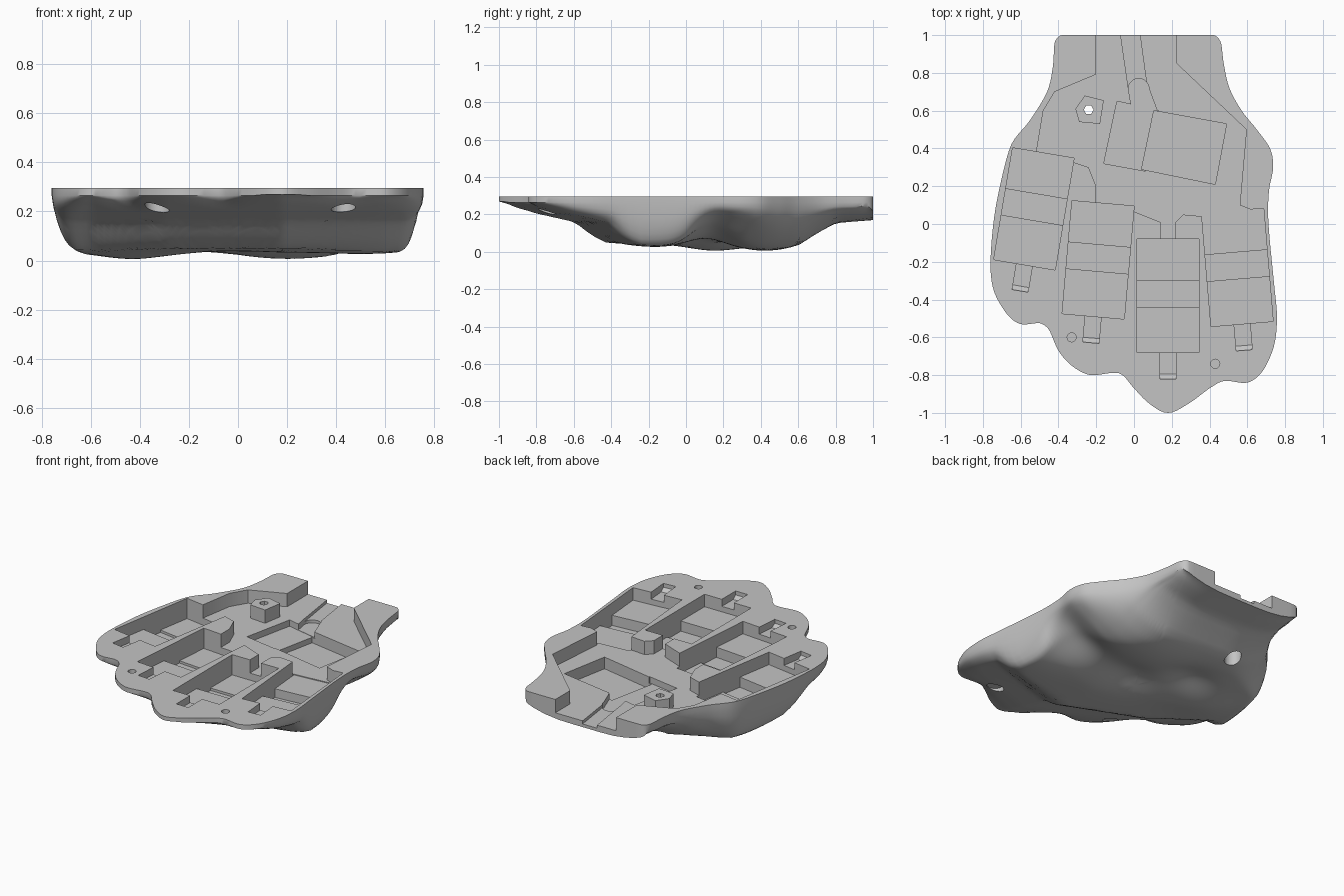
import bpy, bmesh, math
from mathutils import Vector, Matrix, kdtree

old = bpy.data.objects.get("Cube")
if old:
    bpy.data.objects.remove(old)

TOP = 0.295
FLOOR = 0.21

grey = bpy.data.materials.new("plain_grey")
grey.use_nodes = True
grey.diffuse_color = (0.55, 0.55, 0.55, 1)
grey.node_tree.nodes["Principled BSDF"].inputs["Base Color"].default_value = grey.diffuse_color


def make_object(name, bm):
    bmesh.ops.recalc_face_normals(bm, faces=bm.faces[:])
    mesh = bpy.data.meshes.new(name)
    bm.to_mesh(mesh)
    bm.free()
    mesh.materials.append(grey)
    obj = bpy.data.objects.new(name, mesh)
    bpy.context.scene.collection.objects.link(obj)
    return obj


def prism(name, points, sweep, matrix=None):
    """Extrude a closed planar outline along a vector."""
    bm = bmesh.new()
    face = bm.faces.new([bm.verts.new(p) for p in points])
    extruded = bmesh.ops.extrude_face_region(bm, geom=[face])
    moved = [v for v in extruded["geom"] if isinstance(v, bmesh.types.BMVert)]
    bmesh.ops.translate(bm, verts=moved, vec=sweep)
    if matrix:
        bm.transform(matrix)
    return make_object(name, bm)


def plate(name, outline, low, high=0.5):
    return prism(name, [(x, y, low) for x, y in outline], (0, 0, high - low))


def arc(x, y, radius, sides=24, sweep=math.tau):
    angles = [sweep * i / sides for i in range(sides)]
    return [(x + radius * math.cos(a), y + radius * math.sin(a)) for a in angles]


def cut(target, cutter, keep=False):
    mod = target.modifiers.new("cut", 'BOOLEAN')
    mod.operation = 'DIFFERENCE'
    mod.solver = 'EXACT'
    mod.object = cutter
    bpy.context.view_layer.objects.active = target
    bpy.ops.object.modifier_apply(modifier=mod.name)
    if not keep:
        bpy.data.objects.remove(cutter)


def smooth_loop(points, steps):
    """Closed smooth curve through the points without overshoot."""
    pts = [Vector(p) for p in points]
    count = len(pts)
    tangents = []
    for i in range(count):
        a, b, c = pts[i - 1], pts[i], pts[(i + 1) % count]
        tangents.append((c - a).normalized() * min((b - a).length, (c - b).length))
    loop = []
    for i in range(count):
        j = (i + 1) % count
        for k in range(steps):
            t = k / steps
            blend = t * t * (3 - 2 * t)
            loop.append(pts[i].lerp(pts[j], blend) + tangents[i] * t * (1 - t) ** 2
                        - tangents[j] * t * t * (1 - t))
    return loop


def interp(table, x):
    if x <= table[0][0]:
        return table[0][1]
    for (a, u), (b, v) in zip(table, table[1:]):
        if x <= b:
            return u + (v - u) * (x - a) / (b - a)
    return table[-1][1]


def bump(x, y, cx, cy, rx, ry):
    return math.exp(-((x - cx) / rx) ** 2 - ((y - cy) / ry) ** 2)


# Hand-shaped rim, clockwise from the back right corner
rim = [(-.42, .96), (-.38, 1), (0, 1), (.42, 1), (.46, .96), (.475, .85), (.505, .72),
       (.57, .6), (.65, .5), (.72, .4), (.737, .3), (.715, .18), (.71, .05), (.72, -.1),
       (.745, -.35), (.757, -.5), (.74, -.65), (.68, -.78), (.6, -.84), (.48, -.83),
       (.4, -.87), (.29, -.95), (.18, -1), (.08, -.95), (0, -.87), (-.08, -.79),
       (-.23, -.8), (-.33, -.75), (-.4, -.67), (-.45, -.56), (-.5, -.525), (-.6, -.53),
       (-.67, -.48), (-.74, -.36), (-.76, -.22), (-.745, 0), (-.71, .2), (-.65, .42),
       (-.55, .55), (-.46, .7), (-.43, .83)]
outline = smooth_loop(rim, 5)

# Depth of the underside below the rim
tips = [(-.76, -.6), (-.6, -.56), (-.3, -.8), (.18, -1), (.6, -.86), (.76, -.78)]
finger_slope = [(0, .025), (.1, .06), (.2, .09), (.4, .135), (.5, .21), (.57, .245),
                (.85, .265)]
wrist_slope = [(.4, .265), (.5, .26), (.6, .245), (.7, .19), (.8, .14), (1, .125)]
left_roll = [(.38, .09), (.65, .3)]
right_roll = [(0, .08), (.35, .32)]
sides = [p for p in outline if p.y < 0.98]
tree = kdtree.KDTree(len(sides))
for i, p in enumerate(sides):
    tree.insert((p.x, p.y, 0), i)
tree.balance()


def underside(x, y):
    depth = min(interp(finger_slope, y - interp(tips, x)), interp(wrist_slope, y))
    # Palm and finger swellings
    depth += 0.025 * bump(x, y, .2, .45, .25, .22) + 0.025 * bump(x, y, -.45, .13, .2, .2)
    depth += 0.015 * bump(x, y, .55, -.22, .2, .2)
    # Hollow beside the thumb and the creases across the palm
    depth -= 0.11 * bump(x, y, .62, .13, .28, .14) + 0.09 * bump(x, y, .74, .3, .2, .18)
    depth -= 0.05 * bump(x, y, .1, .08, .18, .14) + 0.04 * bump(x, y, -.15, .3, .15, .13)
    distance = tree.find((x, y, 0))[2]
    # The roll width blends from one side of the hand to the other
    side = min(max(x + 0.5, 0), 1)
    width = interp(left_roll, y) * (1 - side) + interp(right_roll, y) * side
    inside = 1 - min(distance / width, 1)
    lip = min(depth, 0.03)
    return TOP - min(lip + (depth - lip) * math.sqrt(1 - inside * inside), TOP)


# Shell: flat top, rolled edge and sculpted underside
bm = bmesh.new()
RINGS = 28
rows = [[bm.verts.new((p.x, p.y, TOP)) for p in outline]]
for k in range(RINGS):
    s = 1 - (k / RINGS) ** 1.5
    rows.append([bm.verts.new((p.x * s, p.y * s, underside(p.x * s, p.y * s)))
                 for p in outline])
bm.faces.new(rows[0])
count = len(outline)
for upper, lower in zip(rows, rows[1:]):
    for i in range(count):
        j = (i + 1) % count
        bm.faces.new((upper[i], upper[j], lower[j], lower[i]))
middle = bm.verts.new((0, 0, underside(0, 0)))
for i in range(count):
    bm.faces.new((rows[-1][i], rows[-1][(i + 1) % count], middle))
shell = make_object("hand_shell", bm)

# Shallow palm cavity, open at the wrist
cavity = [(-.205, 1.1), (-.205, .79), (-.42, .7), (-.48, .6), (-.52, .36), (-.33, .33),
          (-.24, .3), (-.2, .2), (-.2, .09), (-.01, .07), (.14, .01), (.14, -.1),
          (.22, -.1), (.22, .01), (.26, .05), (.37, .04), (.66, .06), (.56, .1),
          (.595, .5), (.225, .85), (.225, 1.1)]
cut(shell, plate("cavity_cutter", cavity, FLOOR))

# Four finger pockets with a stepped floor and a narrow front slot
slot = [(-.28, .5), (-.28, .25), (-.415, .25), (-.44, .27), (-.44, .5)]
for x, y, turn, back in [(-.53, .08, -9.6, .165), (-.19, -.19, -5, .165),
                         (.18, -.38, 0, .165), (.547, -.23, 4.8, FLOOR - .005)]:
    profile = [(-.3, .5), (-.3, .215), (-.06, .215), (-.06, .15), (.08, .15),
               (.08, back), (.3, back), (.3, .5)]
    place = Matrix.Translation((x, y, 0)) @ Matrix.Rotation(math.radians(turn), 4, 'Z')
    for shape, width in ((profile, 0.33), (slot, 0.085)):
        points = [(-width / 2, v, z) for v, z in shape]
        cut(shell, prism("pocket_cutter", points, (width, 0, 0), place))

# Palm pocket in two depths
cut(shell, plate("palm_cutter", [(-.09, .65), (-.16, .32), (.06, .28), (.13, .6)], .17))
cut(shell, plate("palm_cutter", [(.105, .6), (.04, .29), (.43, .21), (.49, .53)], .135))

# Cable channel and the deeper round-ended trough it leads to
channel = [(-.085, 1.1), (-.03, .72), (.07, .72), (.018, 1.1)]
cut(shell, plate("channel_cutter", channel, .19))
trough = arc(.025, .715, .055, 16, math.pi) + [(-.03, .715), (-.01, .6), (.13, .58)]
cut(shell, plate("trough_cutter", trough, .172))

# Post for the wrist screw
post = plate("screw_post", [(-.26, .68), (-.16, .655), (-.18, .53), (-.29, .54),
                            (-.31, .61)], .19, TOP)

# Finger screw holes, blind above with wider recesses below
for x, y in [(-.33, -.6), (.43, -.74)]:
    cut(shell, plate("hole_cutter", arc(x, y, .024), .26))
    cut(shell, plate("recess_cutter", arc(x, y, .05), -.1, .235))

# Wrist screw hole and recess
wrist_hole = plate("hole_cutter", arc(-.24, .605, .026, 6), -.1)
cut(post, wrist_hole, keep=True)
cut(shell, wrist_hole)
cut(shell, plate("recess_cutter", arc(-.24, .605, .05), -.1, .17))

# Smooth shading with sharp pocket edges
bpy.ops.object.select_all(action='DESELECT')
shell.select_set(True)
bpy.context.view_layer.objects.active = shell
bpy.ops.object.shade_smooth_by_angle(angle=math.radians(35))
